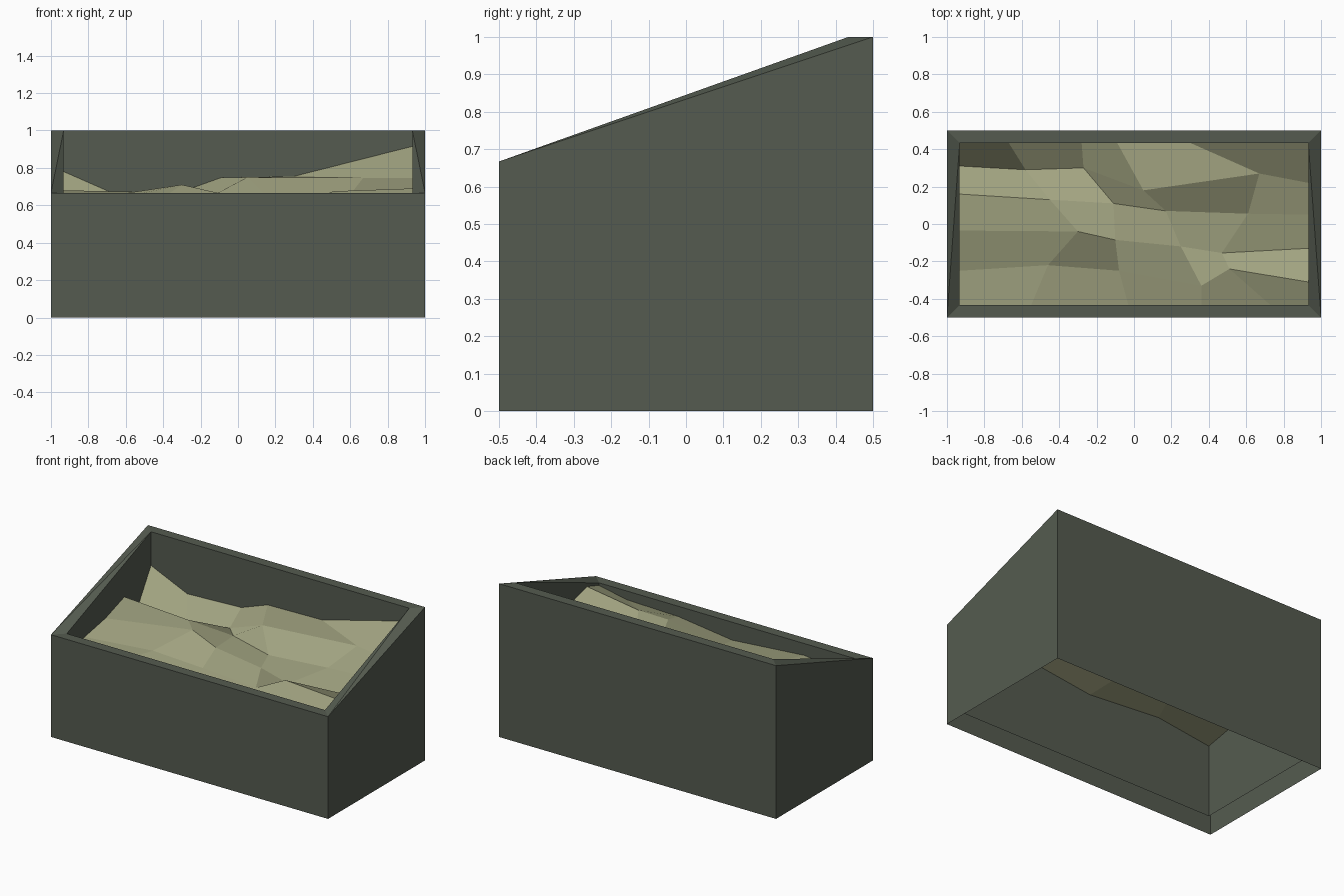
import bpy

if "Cube" in bpy.data.objects:
    bpy.data.objects.remove(bpy.data.objects["Cube"])


def make_object(name, verts, faces, color):
    mesh = bpy.data.meshes.new(name)
    mesh.from_pydata(verts, [], faces)
    mat = bpy.data.materials.new(name + "_material")
    mat.diffuse_color = (*color, 1)
    mat.use_nodes = True
    mat.node_tree.nodes["Principled BSDF"].inputs["Base Color"].default_value = mat.diffuse_color
    mesh.materials.append(mat)
    obj = bpy.data.objects.new(name, mesh)
    bpy.context.collection.objects.link(obj)
    return obj


def ring(x, y, z_front, z_back):
    return [(-x, -y, z_front), (x, -y, z_front), (x, y, z_back), (-x, y, z_back)]


# Planter box: open-bottomed shell with a sloping rim and inner walls
OX, OY, IX, IY = 1.0, 0.5, 0.932, 0.434
FRONT, BACK, INNER_BASE = 0.667, 1.0, 0.07
verts = (ring(OX, OY, 0, 0) + ring(OX, OY, FRONT, BACK)
         + ring(IX, IY, FRONT, BACK) + ring(IX, IY, INNER_BASE, INNER_BASE))
faces = []
for level in range(3):
    for i in range(4):
        j = (i + 1) % 4
        a, b = level * 4 + i, level * 4 + j
        c, d = b + 4, a + 4
        if level == 1 and i == 1:      # right rim, folded front-outer to back-inner
            faces += [(a, b, c), (a, c, d)]
        elif level == 1 and i == 3:    # left rim, mirrored fold
            faces += [(a, b, d), (b, c, d)]
        else:
            faces.append((a, b, c, d))
make_object("planter_box", verts, faces, (0.09, 0.105, 0.08))

# Soil: faceted uneven surface, rows from back to front, points from left to right
rows = [
    [(-IX, IY, .78), (-.67, IY, .665), (-.28, IY, .68), (-.09, IY, .748), (.30, IY, .755), (IX, IY, .915)],
    [(-IX, .31, .58), (-.58, .29, .56), (-.27, .30, .60), (.05, .18, .75), (.67, .27, .747), (IX, .22, .745)],
    [(-IX, .16, .68), (-.45, .13, .67), (-.11, .11, .665), (.17, .07, .63), (.61, .055, .67), (IX, .05, .69)],
    [(-IX, -.035, .615), (-.30, -.04, .71), (-.10, -.085, .665), (.25, -.12, .64), (.47, -.155, .61), (IX, -.13, .64)],
    [(-IX, -.25, .575), (-.46, -.22, .60), (-.08, -.25, .60), (.36, -.33, .62), (.51, -.24, .675), (IX, -.31, .69)],
    [(-IX, -IY, .54), (-.55, -IY, .59), (-.03, -IY, .55), (.36, -IY, .60), (.73, -IY, .61), (IX, -IY, .65)],
]
soil_verts = [p for row in rows for p in row]
soil_faces = [(r * 6 + c + 6, r * 6 + c + 7, r * 6 + c + 1, r * 6 + c)
              for r in range(5) for c in range(5)]
make_object("soil_surface", soil_verts, soil_faces, (0.36, 0.37, 0.22))
